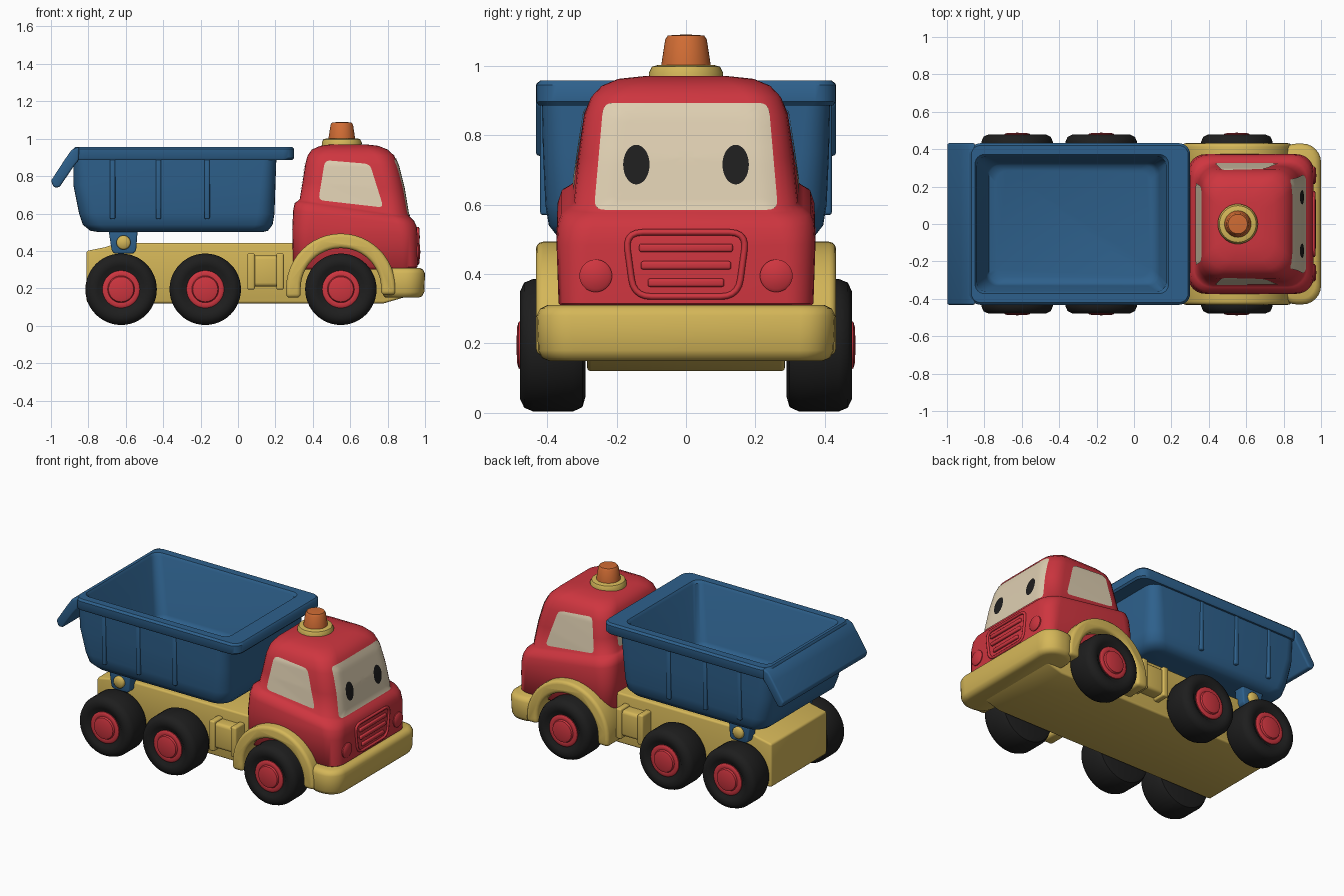
import bpy, bmesh, math
from mathutils import Vector, Matrix
from mathutils.bvhtree import BVHTree

if "Cube" in bpy.data.objects:
    bpy.data.objects.remove(bpy.data.objects["Cube"])


def material(name, r, g, b):
    m = bpy.data.materials.new(name)
    m.diffuse_color = (r, g, b, 1)
    m.use_nodes = True
    m.node_tree.nodes["Principled BSDF"].inputs["Base Color"].default_value = m.diffuse_color
    return m


RED = material("red", .62, .036, .05)
BLUE = material("blue", .027, .118, .262)
YELLOW = material("yellow", .66, .47, .098)
CREAM = material("cream", .73, .62, .44)
BLACK = material("black", .013, .013, .013)
ORANGE = material("orange", .63, .15, .034)


def finish(bm, name, mat, angle=45, closed=True):
    if closed:
        bmesh.ops.recalc_face_normals(bm, faces=bm.faces)
    me = bpy.data.meshes.new(name)
    bm.to_mesh(me)
    bm.free()
    me.materials.append(mat)
    for p in me.polygons:
        p.use_smooth = True
    me.set_sharp_from_angle(angle=math.radians(angle))
    ob = bpy.data.objects.new(name, me)
    bpy.context.collection.objects.link(ob)
    return ob


def soften(bm, size):
    bmesh.ops.recalc_face_normals(bm, faces=bm.faces)
    edges = [e for e in bm.edges if e.calc_face_angle(0) > .6]
    bmesh.ops.bevel(bm, geom=edges, offset=size, segments=3, profile=.5,
                    affect='EDGES', clamp_overlap=False)


def prism(name, pts, y0, y1, mat, bevel=0):
    """Side profile (x, z) extruded along y."""
    bm = bmesh.new()
    a = [bm.verts.new((x, y0, z)) for x, z in pts]
    b = [bm.verts.new((x, y1, z)) for x, z in pts]
    bm.faces.new(a)
    bm.faces.new(b[::-1])
    for i in range(len(a)):
        j = (i + 1) % len(a)
        bm.faces.new((a[i], b[i], b[j], a[j]))
    if bevel:
        soften(bm, bevel)
    return finish(bm, name, mat)


def box(name, x0, x1, y0, y1, z0, z1, mat, bevel):
    return prism(name, [(x0, z0), (x1, z0), (x1, z1), (x0, z1)], y0, y1, mat, bevel)


def loft(name, sections, mat, angle=45, n=6):
    """Stack of rounded rectangles: z, x0, x1, half width, corner radius, tilt."""
    bm = bmesh.new()
    rings = []
    for z, x0, x1, hw, r, tilt in sections:
        ring = []
        for q, (cx, cy) in enumerate([(x1 - r, hw - r), (x0 + r, hw - r),
                                      (x0 + r, r - hw), (x1 - r, r - hw)]):
            for k in range(n + 1):
                t = math.pi / 2 * (q + k / n)
                x = cx + r * math.cos(t)
                ring.append(bm.verts.new((x, cy + r * math.sin(t), z - tilt * (x - .62))))
        rings.append(ring)
    for a, b in zip(rings, rings[1:]):
        for i in range(len(a)):
            j = (i + 1) % len(a)
            bm.faces.new((a[i], a[j], b[j], b[i]))
    bm.faces.new(rings[0][::-1])
    bm.faces.new(rings[-1])
    return finish(bm, name, mat, angle)


def lathe(name, profile, mat, place, axis=(0, 0, 1), n=40):
    """Profile (radius, height) turned round an axis."""
    bm = bmesh.new()
    vs = [bm.verts.new((r, 0, h)) for r, h in profile]
    es = [bm.edges.new(e) for e in zip(vs, vs[1:])]
    bmesh.ops.spin(bm, geom=vs + es, cent=(0, 0, 0), axis=(0, 0, 1),
                   angle=2 * math.pi, steps=n, use_duplicate=False)
    bmesh.ops.remove_doubles(bm, verts=bm.verts, dist=1e-5)
    rot = Vector((0, 0, 1)).rotation_difference(Vector(axis)).to_matrix().to_4x4()
    bmesh.ops.transform(bm, matrix=Matrix.Translation(place) @ rot, verts=bm.verts)
    return finish(bm, name, mat)


def rounded(corners, r, n=5, m=8):
    """Outline of a polygon with rounded corners and subdivided edges."""
    c = [Vector(p) for p in corners]
    out = []
    for i, p in enumerate(c):
        a, b = c[i - 1], c[(i + 1) % len(c)]
        s, e = p + (a - p).normalized() * r, p + (b - p).normalized() * r
        out += [s * (1 - t) ** 2 + p * 2 * t * (1 - t) + e * t * t
                for t in (k / n for k in range(n + 1))]
        nxt = b + (p - b).normalized() * r
        out += [e.lerp(nxt, k / m) for k in range(1, m)]
    return out


# Cab: one lofted body with a sloping shoulder
cab = loft("cab", [
    (.30, .31, .94, .35, .07, 0), (.315, .295, .96, .367, .08, 0),
    (.50, .29, .96, .373, .09, .05), (.575, .295, .955, .37, .1, .13),
    (.608, .303, .942, .358, .1, .15), (.622, .32, .925, .338, .1, .15),
    (.634, .33, .912, .323, .1, .15), (.75, .345, .888, .309, .1, .06),
    (.86, .36, .858, .293, .1, .02), (.91, .372, .835, .273, .1, 0),
    (.942, .395, .80, .243, .1, 0), (.962, .44, .75, .195, .09, 0),
    (.970, .50, .68, .12, .06, 0)], RED, 50)
tree = BVHTree.FromPolygons([v.co for v in cab.data.vertices],
                            [list(p.vertices) for p in cab.data.polygons])


def plate(name, outline, direction, lift, mat, rings=10):
    """Thin sheet laid on the cab; outline is (y, z) or (x, z) by direction."""
    d = Vector(direction)
    centre = sum(outline, Vector((0, 0))) / len(outline)
    bm = bmesh.new()

    def put(p):
        start = Vector((0, p.x, p.y) if d.x else (p.x, 0, p.y)) - d * 2
        return bm.verts.new(tree.ray_cast(start, d)[0] - d * lift)
    mid, prev = put(centre), None
    for k in range(1, rings + 1):
        ring = [put(centre.lerp(p, k / rings)) for p in outline]
        for i in range(len(ring)):
            j = (i + 1) % len(ring)
            bm.faces.new((prev[i], ring[i], ring[j], prev[j]) if prev
                         else (mid, ring[i], ring[j]))
        prev = ring
    bm.normal_update()
    if sum(f.normal.dot(d) for f in bm.faces) > 0:
        bmesh.ops.reverse_faces(bm, faces=bm.faces)
    return finish(bm, name, mat, 60, closed=False)


# Windows and eyes
plate("windshield", rounded([(-.265, .585), (.265, .585), (.238, .893), (-.238, .893)], .03),
      (-1, 0, 0), .004, CREAM)
plate("rear_window", rounded([(-.22, .70), (.22, .70), (.2, .88), (-.2, .88)], .03),
      (1, 0, 0), .004, CREAM)
for s in (-1, 1):
    plate("side_window", rounded([(.43, .672), (.778, .632), (.705, .865), (.465, .885)], .03),
          (0, -s, 0), .004, CREAM)
    plate("eye", [Vector((s * .143 + .038 * math.cos(t), .715 + .057 * math.sin(t)))
                  for t in (k * math.pi / 16 for k in range(32))],
          (-1, 0, 0), .008, BLACK, 4)
    lathe("headlight", [(0, 0), (.047, 0), (.047, .03), (.038, .037), (0, .04)], RED,
          (.935, s * .26, .395), (1, 0, 0), 28)

# Grille: tube frame with bars
cu = bpy.data.curves.new("grille_frame", 'CURVE')
cu.dimensions, cu.bevel_depth, cu.bevel_resolution = '3D', .009, 2
path = rounded([(-.15, .335), (.15, .335), (.175, .52), (-.175, .52)], .05)
sp = cu.splines.new('POLY')
sp.points.add(len(path) - 1)
for pt, p in zip(sp.points, path):
    pt.co = (.961, p.x, p.y, 1)
sp.use_cyclic_u = True
temp = bpy.data.objects.new("grille_helper", cu)
bpy.context.collection.objects.link(temp)
frame = bpy.data.meshes.new_from_object(temp.evaluated_get(bpy.context.evaluated_depsgraph_get()))
bpy.data.objects.remove(temp)
frame.materials.clear()
frame.materials.append(RED)
bpy.context.collection.objects.link(bpy.data.objects.new("grille_frame", frame))
for z, w in ((.475, .135), (.425, .13), (.375, .11)):
    box("grille_bar", .94, .973, -w, w, z - .012, z + .012, RED, .007)

# Roof beacon
lathe("beacon_base", [(0, .94), (.105, .94), (.107, .98), (.098, .997), (.08, 1.002), (0, 1.002)],
      YELLOW, (.555, 0, 0))
lathe("beacon", [(0, .98), (.074, .98), (.07, 1.01), (.06, 1.075), (.052, 1.087), (0, 1.09)],
      ORANGE, (.555, 0, 0))

# Chassis and bumper
prism("chassis", [(-.81, .13), (-.80, .12), (.78, .12), (.90, .155), (.90, .29), (.5, .43),
                  (.3, .443), (-.64, .443), (-.71, .42), (-.81, .40)], -.285, .285, YELLOW, .012)
loft("bumper", [(.15, .79, .965, .395, .08, 0), (.158, .78, .985, .415, .09, 0),
                (.18, .77, .996, .426, .1, 0), (.28, .77, 1.0, .43, .1, 0),
                (.30, .78, .99, .42, .09, 0), (.31, .79, .97, .40, .08, 0)], YELLOW)

# Front wheel arches, side tanks and dump hinges
arc = [k * math.pi / 24 for k in range(25)]
arch = [(.257, .15)] + [(.55 - .293 * math.cos(t), .2 + .293 * math.sin(t)) for t in arc]
arch += [(.843, .165), (.765, .165)]
arch += [(.55 + .215 * math.cos(t), .2 + .215 * math.sin(t)) for t in arc] + [(.335, .15)]
for s in (-1, 1):
    prism("wheel_arch", arch, s * .27, s * .432, YELLOW, .02)
    box("side_tank", .05, .245, s * .25, s * .36, .21, .375, YELLOW, .02)
    for x in (.07, .225):
        box("tank_band", x - .02, x + .02, s * .25, s * .372, .193, .388, YELLOW, .01)
    prism("hinge_bracket", [(-.695, .53), (-.535, .53), (-.545, .40), (-.56, .385),
                            (-.66, .385), (-.675, .40)], s * .26, s * .335, BLUE, .01)
    lathe("hinge_pin", [(0, 0), (.038, 0), (.038, .04), (.03, .048), (0, .05)], YELLOW,
          (-.612, s * .305, .445), (0, s, 0), 24)

# Wheels
for x in (-.625, -.175, .55):
    for s in (-1, 1):
        lathe("tyre", [(0, .29), (.15, .29), (.178, .298), (.191, .325), (.191, .44), (.18, .466),
                       (.155, .478), (.125, .476), (.108, .462), (0, .46)], BLACK,
              (x, 0, .195), (0, s, 0), 48)
        lathe("hub", [(0, .45), (.1, .45), (.1, .468), (.09, .475), (.072, .472), (.067, .482),
                      (.05, .487), (0, .488)], RED, (x, 0, .195), (0, s, 0), 36)

# Dump bed: outer wall, rim and hollow inside in one loft
loft("dump_bed", [
    (.50, -.74, .13, .33, .08, 0), (.508, -.79, .16, .37, .09, 0),
    (.54, -.83, .185, .395, .09, 0), (.60, -.85, .195, .405, .09, 0),
    (.75, -.88, .20, .412, .08, 0), (.885, -.88, .205, .415, .07, 0),
    (.886, -.88, .29, .425, .06, 0), (.897, -.88, .30, .432, .06, 0),
    (.945, -.88, .30, .432, .06, 0), (.957, -.87, .29, .42, .05, 0),
    (.957, -.85, .185, .372, .05, 0), (.942, -.84, .172, .36, .05, 0),
    (.59, -.79, .135, .33, .06, 0), (.565, -.775, .115, .315, .06, 0),
    (.555, -.74, .085, .285, .06, 0)], BLUE, 40)
prism("tail_flap", [(-.85, .957), (-.89, .94), (-.925, .89), (-1.0, .775), (-.985, .74),
                    (-.955, .74), (-.88, .85), (-.852, .885)], -.432, .432, BLUE, .01)
for x in (-.67, -.425, -.165):
    for s in (-1, 1):
        box("bed_rib", x - .014, x + .014, s * .37, s * .42, .57, .90, BLUE, .008)
